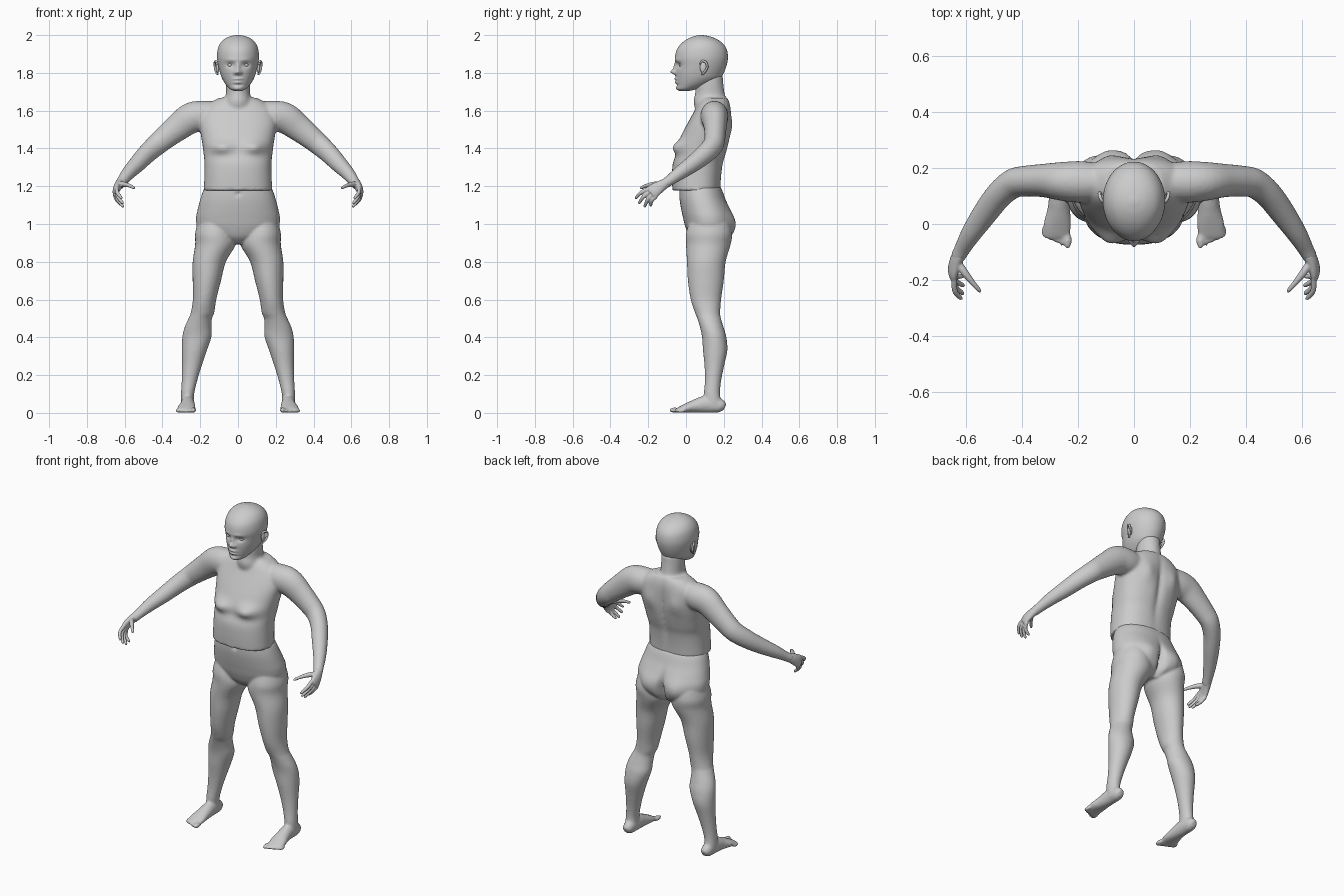
import bpy, bmesh
from math import sin, cos, pi, exp
from mathutils import Vector, Matrix

BOTH = (1, -1)


def spline(keys, n):
    """Catmull-Rom interpolation of equal-length tuples."""
    out = []
    for i in range(len(keys) - 1):
        a, b, c, d = (keys[max(0, min(len(keys) - 1, i + k))] for k in (-1, 0, 1, 2))
        for j in range(n):
            t = j / n
            out.append([0.5 * (2 * q + (r - p) * t + (2 * p - 5 * q + 4 * r - s) * t * t
                               + (3 * q - p - 3 * r + s) * t ** 3)
                        for p, q, r, s in zip(a, b, c, d)])
    return out + [list(keys[-1])]


def loft(bm, keys, n=4, seg=24, flat=False, up=(0, 0, 1), sides=(1,), bumps=(), power=1.0):
    """Skin elliptical rings (x, y, z, ra, rb); bumps are (side, x, z, sx, sz, amount)."""
    pts = spline(keys, n)
    for s in sides:
        rings = []
        for i, p in enumerate(pts):
            c = Vector(p[:3])
            if flat:
                a, b = Vector((1, 0, 0)), Vector((0, 1, 0))
            else:
                t = Vector(pts[min(i + 1, len(pts) - 1)][:3]) - Vector(pts[max(i - 1, 0)][:3])
                t.normalize()
                a = Vector(up).cross(t).normalized()
                b = t.cross(a)
            ring = []
            for k in range(seg):
                u, w = cos(2 * pi * k / seg), sin(2 * pi * k / seg)
                u = abs(u) ** power * (1 if u > 0 else -1)
                w = abs(w) ** power * (1 if w > 0 else -1)
                v = c + a * (p[3] * u) + b * (p[4] * w)
                push = sum(side * amt * exp(-((abs(v.x) - x) / sx) ** 2 - ((v.z - z) / sz) ** 2)
                           for side, x, z, sx, sz, amt in bumps if side * w > 0)
                v.y += push * min(1, 2 * abs(w))
                v.x *= s
                ring.append(bm.verts.new(v))
            rings.append(ring)
        for r0, r1 in zip(rings, rings[1:]):
            for k in range(seg):
                bm.faces.new((r0[k], r0[(k + 1) % seg], r1[(k + 1) % seg], r1[k]))
        bm.faces.new(rings[0])
        bm.faces.new(rings[-1])


def stack(rows):
    """Rows (z, front, back, half width, centre x) to horizontal ring keys."""
    return [(r[4] if len(r) > 4 else 0, (r[1] + r[2]) / 2, r[0], r[3], (r[2] - r[1]) / 2) for r in rows]


def ball(bm, loc, size):
    for s in BOTH:
        m = Matrix.Translation((loc[0] * s, loc[1], loc[2])) @ Matrix.Diagonal((*size, 1))
        bmesh.ops.create_uvsphere(bm, u_segments=16, v_segments=10, radius=1, matrix=m)


def finish(bm, name, voxel=0, smooth=3):
    bmesh.ops.recalc_face_normals(bm, faces=bm.faces)
    for f in bm.faces:
        f.smooth = True
    me = bpy.data.meshes.new(name)
    bm.to_mesh(me)
    bm.free()
    ob = bpy.data.objects.new(name, me)
    bpy.context.collection.objects.link(ob)
    if voxel:  # fuse the overlapping pieces into one skin
        m = ob.modifiers.new("fuse", 'REMESH')
        m.mode, m.voxel_size, m.use_smooth_shade = 'VOXEL', voxel, True
        m = ob.modifiers.new("soften", 'SMOOTH')
        m.factor, m.iterations = 0.5, smooth
    return ob


# Head with face
bm = bmesh.new()
loft(bm, stack([(1.705, -.035, .02, .022), (1.715, -.047, .06, .043), (1.74, -.05, .13, .066),
                (1.77, -.053, .18, .084), (1.80, -.055, .20, .095), (1.84, -.054, .215, .105),
                (1.88, -.058, .222, .111), (1.92, -.05, .217, .108), (1.95, -.03, .20, .098),
                (1.975, 0, .17, .078), (1.992, .035, .13, .047), (2.0, .07, .09, .012)]),
     n=7, seg=96, flat=True, bumps=[
         (-1, 0, 1.805, .014, .013, .025), (-1, 0, 1.83, .010, .022, .012),    # nose
         (-1, .016, 1.80, .007, .008, .010),                                   # nostrils
         (-1, .04, 1.842, .020, .014, -.013), (-1, .035, 1.868, .03, .010, .004),  # sockets, brow
         (-1, 0, 1.768, .022, .006, .010), (-1, 0, 1.75, .019, .006, .009),    # lips
         (-1, 0, 1.735, .03, .005, -.004), (-1, 0, 1.717, .02, .01, .005)])    # chin
ball(bm, (.04, -.021, 1.842), (.017, .015, .013))
ball(bm, (.108, .092, 1.828), (.009, .018, .030))
loft(bm, [(.107, .085, 1.792, .005, .006), (.116, .098, 1.805, .006, .006), (.122, .112, 1.83, .006, .006),
          (.123, .105, 1.856, .006, .006), (.116, .085, 1.862, .006, .006), (.106, .075, 1.845, .004, .004)],
     seg=8, up=(1, 0, 0), sides=BOTH)
finish(bm, "head")

# Upper body: torso, neck, arms
bm = bmesh.new()
loft(bm, stack([(1.178, -.072, .182, .181), (1.25, -.074, .187, .178), (1.32, -.07, .197, .177),
                (1.37, -.052, .212, .182), (1.42, -.045, .225, .188), (1.48, -.02, .235, .198),
                (1.54, .012, .238, .205), (1.60, .045, .238, .19), (1.64, .065, .232, .15),
                (1.668, .085, .22, .10)]),
     n=5, seg=64, flat=True, power=.85, bumps=[
         (-1, .09, 1.405, .055, .035, .033),                                   # chest
         (1, .09, 1.52, .04, .06, .014), (1, 0, 1.45, .022, .16, -.016)])      # blades, spine
loft(bm, stack([(1.60, .05, .22, .09), (1.65, .04, .215, .074), (1.69, .048, .205, .064),
                (1.74, .05, .198, .064), (1.79, .06, .195, .062)]), flat=True)
loft(bm, [(.08, .15, 1.575, .06, .07), (.18, .15, 1.572, .074, .08), (.25, .152, 1.56, .07, .082),
          (.32, .155, 1.51, .06, .072), (.385, .153, 1.458, .055, .063), (.43, .145, 1.42, .053, .058),
          (.48, .105, 1.375, .049, .053), (.53, .04, 1.322, .045, .046), (.58, -.033, 1.27, .037, .037),
          (.613, -.09, 1.228, .029, .028), (.63, -.122, 1.207, .026, .027)], sides=BOTH)
finish(bm, "upper_body", .009)

# Hands: palm, fingers, thumb
bm = bmesh.new()
wide = Vector((-.15, -.62, .75)).normalized()
loft(bm, [(.622, -.105, 1.218, .024, .026), (.634, -.13, 1.203, .022, .030), (.645, -.165, 1.18, .018, .037),
          (.646, -.185, 1.163, .014, .038)], up=wide, sides=BOTH)
tips = [(.610, -.190, 1.094), (.608, -.222, 1.090), (.610, -.252, 1.108), (.617, -.270, 1.135)]
for i, tip in enumerate(tips):
    base = Vector((.645, -.176, 1.168)) + wide * (.019 * (i - 1.5))
    tip = Vector(tip)
    mid = base.lerp(tip, .5) + Vector((.010, -.006, .004))
    loft(bm, [(*base, .011, .011), (*mid, .010, .010), (*base.lerp(tip, .92), .008, .008),
              (*tip, .004, .004)], seg=12, up=wide, sides=BOTH)
loft(bm, [(.632, -.135, 1.208, .015, .016), (.605, -.172, 1.210, .014, .014), (.575, -.210, 1.203, .010, .010),
          (.553, -.235, 1.192, .008, .008), (.547, -.242, 1.188, .004, .004)], seg=12, sides=BOTH)
finish(bm, "hands", .004, 2)

# Lower body: hips, legs, feet, toes
bm = bmesh.new()
loft(bm, stack([(.893, .06, .19, .05), (.93, .02, .232, .15), (.98, -.002, .248, .212),
                (1.03, -.015, .25, .222), (1.08, -.026, .233, .213), (1.13, -.034, .21, .20),
                (1.175, -.036, .193, .185), (1.20, -.035, .18, .17)]),
     n=6, seg=64, flat=True, power=.92, bumps=[
         (1, .095, .985, .06, .07, .022), (1, 0, .96, .018, .09, -.045),        # buttocks, cleft
         (-1, 0, 1.16, .01, .01, -.012)])                                      # navel
loft(bm, stack([(1.02, .02, .23, .09, .12), (.95, .0, .245, .104, .123), (.89, .0, .236, .107, .120),
                (.80, .005, .21, .088, .152), (.70, .01, .20, .075, .165), (.60, .025, .186, .062, .177),
                (.53, .048, .181, .062, .188), (.50, .06, .185, .062, .200), (.45, .075, .20, .072, .212),
                (.40, .085, .214, .077, .218), (.33, .09, .219, .066, .231), (.25, .098, .202, .052, .244),
                (.17, .10, .186, .041, .257), (.10, .095, .18, .035, .267), (.05, .10, .19, .034, .268),
                (.02, .11, .19, .03, .268)]), seg=32, flat=True, sides=BOTH)
loft(bm, [(.266, .205, .028, .018, .018), (.266, .18, .038, .032, .037), (.266, .11, .046, .036, .046),
          (.268, .05, .036, .041, .036), (.273, 0, .025, .049, .024), (.275, -.04, .015, .047, .014),
          (.275, -.05, .012, .042, .009)], sides=BOTH)
for i in range(5):
    r = .016 if i == 0 else .0115
    ball(bm, (.237 + .0205 * i, -.058 + .008 * i, r * .9), (r * .95, .032 - .002 * i, r * .9))
finish(bm, "lower_body", .007)
